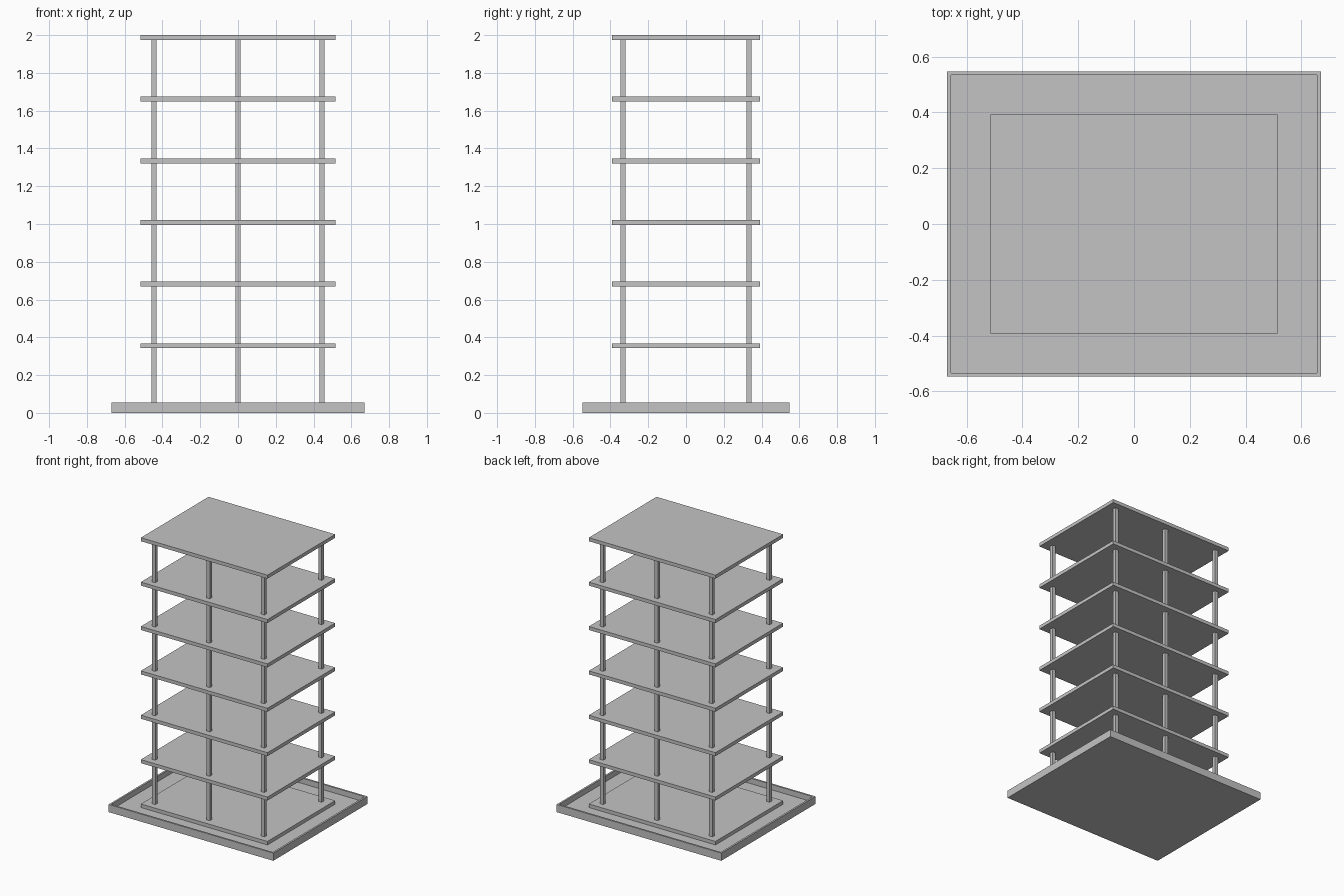
import bpy
import bmesh

cube = bpy.data.objects.get("Cube")
if cube:
    bpy.data.objects.remove(cube, do_unlink=True)

concrete = bpy.data.materials.new("concrete_grey")
concrete.use_nodes = True
GREY = (0.55, 0.55, 0.55, 1)
concrete.diffuse_color = GREY
concrete.node_tree.nodes["Principled BSDF"].inputs["Base Color"].default_value = GREY


def box(bm, x, y, z0, z1, half_x, half_y):
    """Add a box centred on x, y that spans z0 to z1."""
    verts = bmesh.ops.create_cube(bm, size=2)["verts"]
    for v in verts:
        v.co = (x + v.co.x * half_x, y + v.co.y * half_y,
                z0 if v.co.z < 0 else z1)
    return list({f for v in verts for f in v.link_faces})


def finish(name, bm):
    mesh = bpy.data.meshes.new(name)
    bm.to_mesh(mesh)
    bm.free()
    mesh.materials.append(concrete)
    obj = bpy.data.objects.new(name, mesh)
    bpy.context.collection.objects.link(obj)


STOREYS = 6
STEP = 0.3263       # floor to floor height
THICK = 0.026       # slab thickness
HEIGHT = 2.0
SLAB_X, SLAB_Y = 0.515, 0.393
COL_X, COL_Y, COL_HALF = 0.444, 0.333, 0.0135
tops = [HEIGHT - STEP * (STOREYS - i) for i in range(STOREYS + 1)]

# Base tray: a block whose top is inset and sunk to leave a raised rim
bm = bmesh.new()
faces = box(bm, 0, 0, 0, 0.056, 0.67, 0.547)
bm.normal_update()
top = max(faces, key=lambda f: f.normal.z)
bmesh.ops.inset_region(bm, faces=[top], thickness=0.019)
floor = bmesh.ops.extrude_discrete_faces(bm, faces=[top])["faces"][0]
for v in floor.verts:
    v.co.z = tops[0] - THICK
finish("base_tray", bm)

# Floor slabs, from the ground slab to the roof
for i, z in enumerate(tops):
    name = "ground_slab" if i == 0 else "roof_slab" if i == STOREYS else f"floor_slab_{i}"
    bm = bmesh.new()
    box(bm, 0, 0, z - THICK, z, SLAB_X, SLAB_Y)
    finish(name, bm)

# Square columns between each pair of slabs, three along the front and back
for side, y in (("front", -COL_Y), ("back", COL_Y)):
    for place, x in (("right", -COL_X), ("middle", 0), ("left", COL_X)):
        bm = bmesh.new()
        for low, high in zip(tops, tops[1:]):
            box(bm, x, y, low, high - THICK, COL_HALF, COL_HALF)
        finish(f"{side}_{place}_column", bm)
